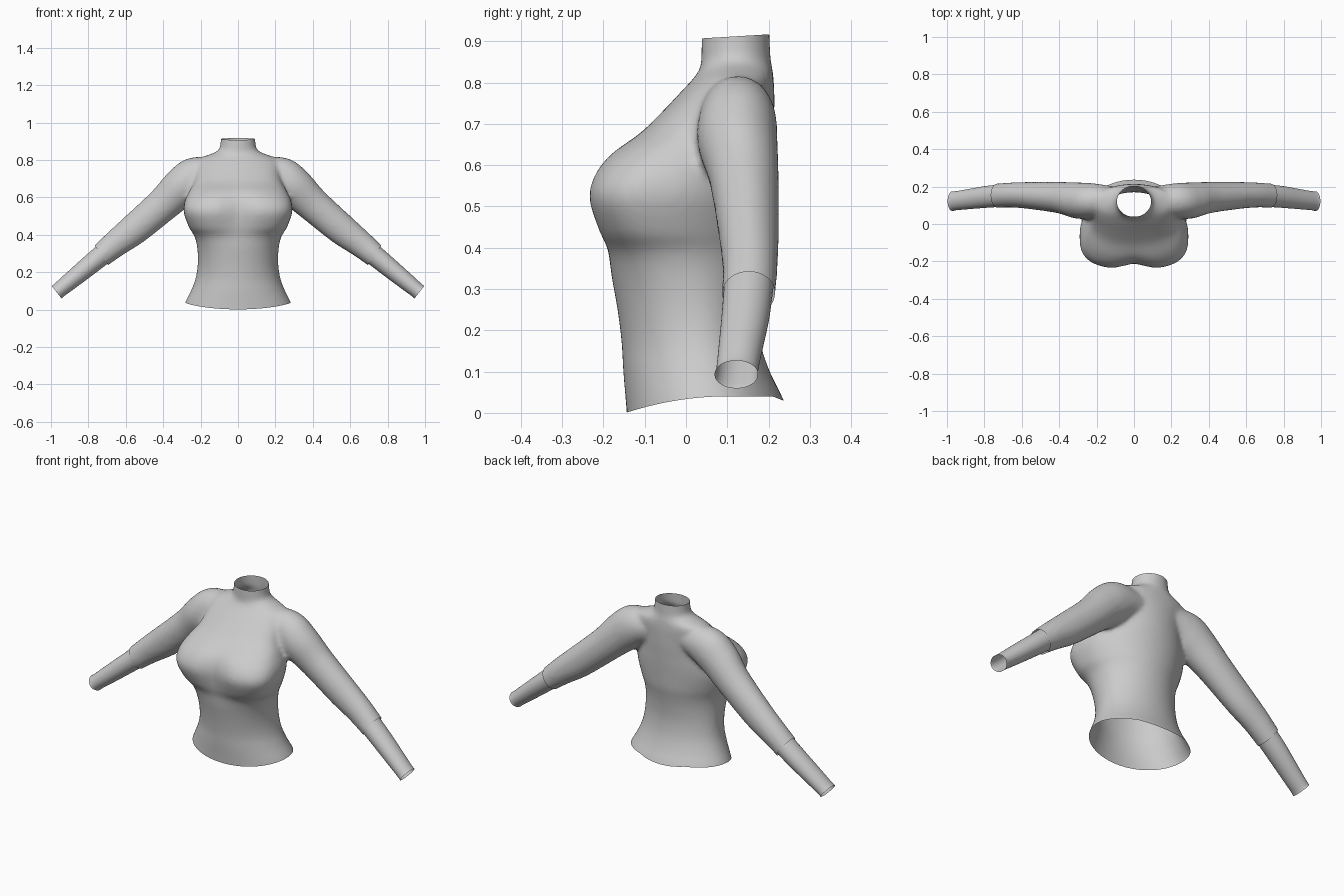
import bpy, bmesh, math
from mathutils import Vector

if "Cube" in bpy.data.objects:
    bpy.data.objects.remove(bpy.data.objects["Cube"])

fabric = bpy.data.materials.new("grey fabric")
fabric.diffuse_color = (0.6, 0.6, 0.6, 1)
fabric.use_nodes = True
fabric.node_tree.nodes["Principled BSDF"].inputs["Base Color"].default_value = fabric.diffuse_color


def smooth_rows(rows, steps=5):
    """Catmull-Rom interpolation between rows of numbers."""
    out = []
    for i in range(len(rows) - 1):
        a, b, c, d = (rows[max(0, min(len(rows) - 1, i + k))] for k in (-1, 0, 1, 2))
        for s in range(steps):
            t = s / steps
            out.append([0.5 * (2 * q + (r - p) * t + (2 * p - 5 * q + 4 * r - w) * t * t
                               + (3 * q - p - 3 * r + w) * t ** 3)
                        for p, q, r, w in zip(a, b, c, d)])
    return out + [list(rows[-1])]


def loft(bm, rings, capped):
    """Skin a list of point rings into a tube."""
    loops = [[bm.verts.new(p) for p in ring] for ring in rings]
    n = len(loops[0])
    faces = [bm.faces.new((a[i], a[(i + 1) % n], b[(i + 1) % n], b[i]))
             for a, b in zip(loops, loops[1:]) for i in range(n)]
    if capped:
        faces += [bm.faces.new(loops[0]), bm.faces.new(loops[-1])]
    bmesh.ops.recalc_face_normals(bm, faces=faces)


def finish(name, bm):
    me = bpy.data.meshes.new(name)
    bm.to_mesh(me)
    bm.free()
    me.materials.append(fabric)
    ob = bpy.data.objects.new(name, me)
    bpy.context.collection.objects.link(ob)
    for p in me.polygons:
        p.use_smooth = True
    return ob


def spow(v, e):
    return math.copysign(abs(v) ** e, v)


def torso_ring(row, n=64):
    z, hw, front, back, mid, power, dip = row
    pts = []
    for i in range(n):
        a = 2 * math.pi * i / n
        c, s = math.cos(a), math.sin(a)
        e = 2 / power if s < 0 else 1
        x = hw * spow(c, e)
        y = mid + (mid - front if s < 0 else back - mid) * spow(s, e)
        if s < 0:                      # hollow between the two sides of the chest
            y += dip * math.exp(-(x / 0.075) ** 2)
        pts.append((x, y, z))
    return pts


def sleeve_rings(rows, side, n=32):
    """Rows are x, z, in-plane radius, depth radius, y centre."""
    rings = []
    for i, (x, z, r, ry, y) in enumerate(rows):
        a, b = rows[max(0, i - 1)], rows[min(len(rows) - 1, i + 1)]
        t = Vector((b[0] - a[0], b[1] - a[1])).normalized()
        rings.append([(side * (x - t.y * r * math.cos(u)), y + ry * math.sin(u),
                       z + t.x * r * math.cos(u))
                      for u in (2 * math.pi * k / n for k in range(n))])
    return rings


# Torso profile: z, half width, front y, back y, widest y, front squareness, chest dip
TORSO = [
    (-0.05, 0.315, -0.140, 0.265, 0.05, 2.0, 0),
    (0.03, 0.287, -0.146, 0.237, 0.05, 2.0, 0),
    (0.10, 0.252, -0.152, 0.203, 0.04, 2.0, 0),
    (0.17, 0.226, -0.156, 0.180, 0.03, 2.0, 0),
    (0.25, 0.215, -0.166, 0.170, 0.02, 2.1, 0),
    (0.33, 0.218, -0.180, 0.175, 0.00, 2.2, 0),
    (0.39, 0.232, -0.192, 0.185, -0.02, 2.4, 0.004),
    (0.44, 0.262, -0.217, 0.195, -0.05, 2.7, 0.016),
    (0.52, 0.290, -0.241, 0.202, -0.06, 3.0, 0.030),
    (0.58, 0.285, -0.226, 0.207, -0.05, 2.8, 0.024),
    (0.63, 0.262, -0.184, 0.210, -0.02, 2.6, 0.012),
    (0.68, 0.235, -0.110, 0.213, 0.03, 2.5, 0.002),
    (0.73, 0.225, -0.057, 0.214, 0.07, 2.4, 0),
    (0.78, 0.225, -0.010, 0.214, 0.11, 2.2, 0),
    (0.81, 0.205, 0.018, 0.212, 0.12, 2.0, 0),
    (0.83, 0.150, 0.032, 0.210, 0.12, 2.0, 0),
    (0.85, 0.108, 0.037, 0.206, 0.12, 2.0, 0),
    (0.88, 0.095, 0.037, 0.204, 0.12, 2.0, 0),
    (0.98, 0.088, 0.041, 0.200, 0.12, 2.0, 0),
]
# Upper sleeve from inside the shoulder to past the elbow
UPPER = [
    (0.10, 0.735, 0.070, 0.075, 0.125),
    (0.22, 0.710, 0.108, 0.093, 0.125),
    (0.30, 0.655, 0.106, 0.097, 0.125),
    (0.40, 0.562, 0.092, 0.084, 0.141),
    (0.55, 0.433, 0.084, 0.073, 0.152),
    (0.65, 0.356, 0.073, 0.067, 0.155),
    (0.73, 0.290, 0.064, 0.065, 0.152),
    (0.79, 0.238, 0.061, 0.063, 0.150),
]
# Forearm, tucked just inside the elbow edge
FOREARM = [
    (0.71, 0.306, 0.056, 0.060, 0.152),
    (0.80, 0.232, 0.052, 0.058, 0.144),
    (0.90, 0.150, 0.046, 0.053, 0.131),
    (0.955, 0.105, 0.042, 0.051, 0.124),
    (0.970, 0.093, 0.043, 0.053, 0.122),
]

# Body: closed volumes fused into one soft skin
bm = bmesh.new()
loft(bm, [torso_ring(r) for r in smooth_rows(TORSO)], True)
for side in (1, -1):
    loft(bm, sleeve_rings(smooth_rows(UPPER), side), True)
body = finish("top_body", bm)
bpy.context.view_layer.objects.active = body
body.select_set(True)
mod = body.modifiers.new("fuse", 'REMESH')
mod.mode, mod.voxel_size, mod.use_smooth_shade = 'VOXEL', 0.011, True
bpy.ops.object.modifier_apply(modifier=mod.name)
mod = body.modifiers.new("soften", 'SMOOTH')
mod.factor, mod.iterations = 0.5, 8
bpy.ops.object.modifier_apply(modifier=mod.name)


def hem(y):
    t = max(0, min(1.05, (0.1 - y) / 0.24))
    return 0.04 - 0.038 * t * t - 0.4 * max(0, y - 0.21)


# Openings: neck, elbow edges, then the curved hem
bm = bmesh.new()
bm.from_mesh(body.data)


def trim(point, normal):
    bmesh.ops.bisect_plane(bm, geom=bm.verts[:] + bm.edges[:] + bm.faces[:],
                           plane_co=point, plane_no=normal, clear_outer=True)


trim((0, 0.12, 0.912), (0, -0.06, 1))
for side in (1, -1):
    trim((side * 0.73, 0.15, 0.29), (side * 0.82, 0, -0.57))
drops = bm.verts.layers.float.new("drop")
for v in bm.verts:
    v.co.z -= hem(v.co.y)
trim((0, 0, 0), (0, 0, -1))
for v in bm.verts:                     # undo the shear used to cut the hem
    v.co.z += hem(v.co.y)
bm.verts.layers.float.remove(drops)
bm.to_mesh(body.data)
bm.free()

# Forearms
for side, name in ((1, "left_forearm_sleeve"), (-1, "right_forearm_sleeve")):
    bm = bmesh.new()
    loft(bm, sleeve_rings(smooth_rows(FOREARM), side), False)
    finish(name, bm)
